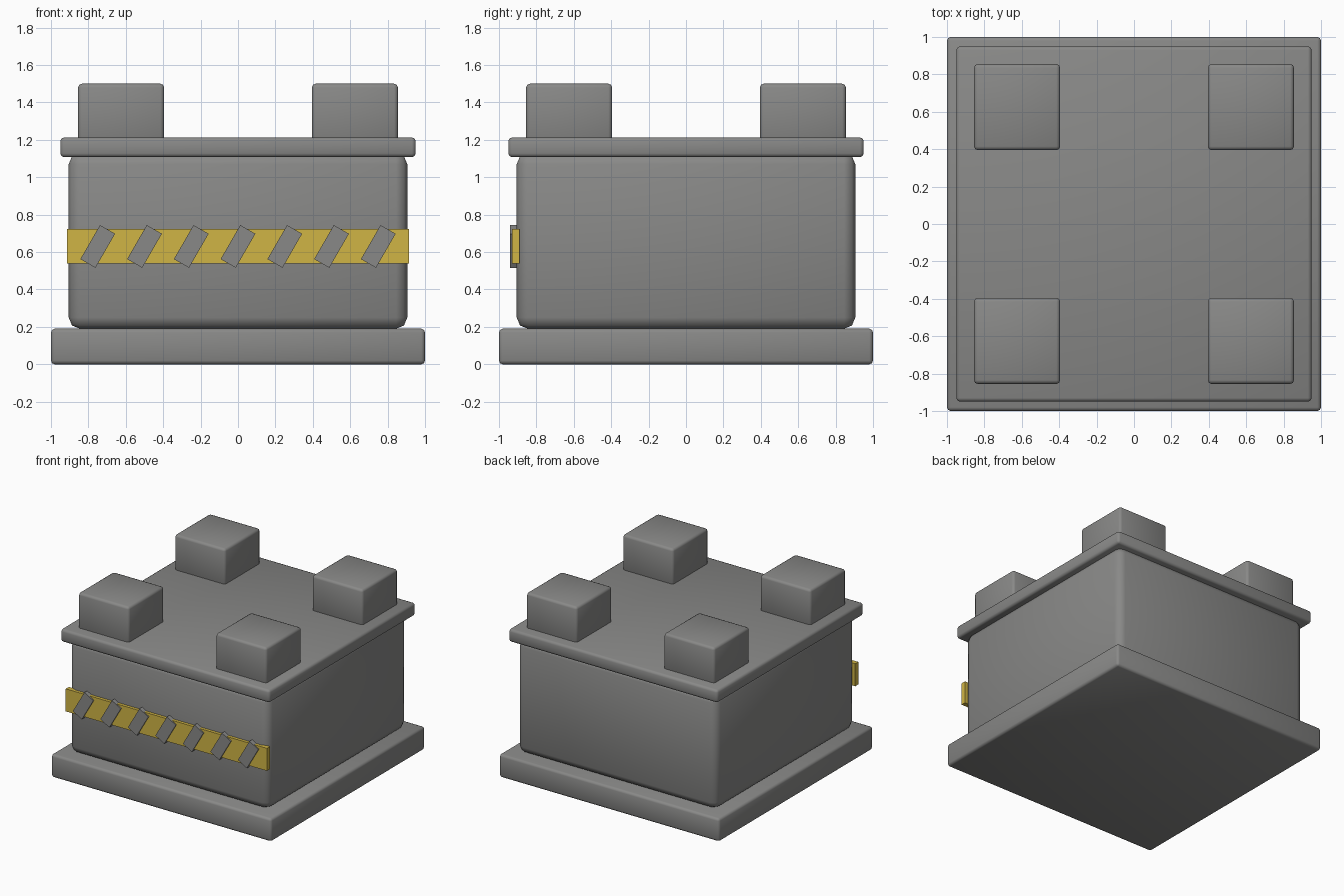
import bpy
from math import radians

cube = bpy.data.objects.get("Cube")
if cube:
    bpy.data.objects.remove(cube, do_unlink=True)


def material(name, rgb):
    m = bpy.data.materials.new(name)
    m.use_nodes = True
    m.diffuse_color = (*rgb, 1)
    m.node_tree.nodes["Principled BSDF"].inputs["Base Color"].default_value = (*rgb, 1)
    return m


grey = material("concrete grey", (0.25, 0.25, 0.245))
yellow = material("warning yellow", (0.63, 0.46, 0.06))


def box(name, centre, size, mat, bevel=0.0, lean=0.0):
    """Box with an optional rounded edge and a lean about the y axis."""
    bpy.ops.mesh.primitive_cube_add(size=1, location=centre)
    ob = bpy.context.object
    ob.name = name
    ob.scale = size
    bpy.ops.object.transform_apply(location=False, rotation=False, scale=True)
    ob.rotation_euler.y = radians(lean)
    ob.data.materials.append(mat)
    if bevel:
        mod = ob.modifiers.new("rounded edges", "BEVEL")
        mod.width = bevel
        mod.segments = 2
        bpy.ops.object.shade_smooth()
    return ob


# Stacked slabs
box("base_slab", (0, 0, 0.095), (2, 2, 0.19), grey, 0.02)
box("body", (0, 0, 0.66), (1.81, 1.81, 0.94), grey, 0.06)
box("lid", (0, 0, 1.16), (1.9, 1.9, 0.105), grey, 0.02)

# Corner posts
for side, sx in (("left", 1), ("right", -1)):
    for end, sy in (("front", -1), ("back", 1)):
        box(f"{end}_{side}_post", (sx * 0.625, sy * 0.625, 1.34),
            (0.46, 0.46, 0.32), grey, 0.02)

# Hazard band with slanted stripes
box("hazard_band", (0, -0.91, 0.63), (1.83, 0.04, 0.185), yellow)
for i in range(7):
    box(f"hazard_stripe_{i + 1}", (-0.75 + 0.25 * i, -0.92, 0.63),
        (0.093, 0.04, 0.21), grey, lean=30)
